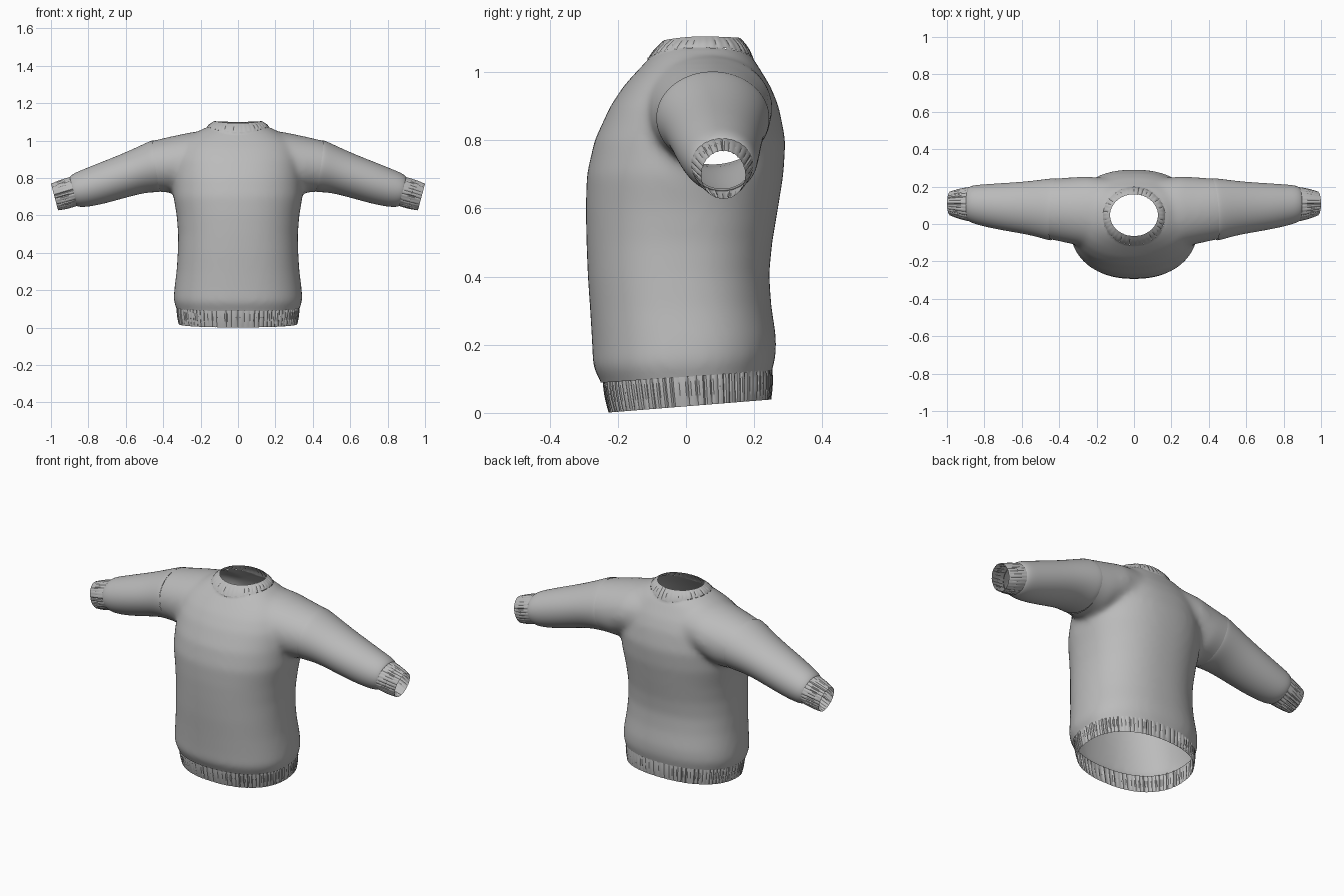
import bpy, bmesh, math, random
from mathutils import Vector
from mathutils.bvhtree import BVHTree

random.seed(4)
if "Cube" in bpy.data.objects:
    bpy.data.objects.remove(bpy.data.objects["Cube"])

wool = bpy.data.materials.new("grey wool")
wool.use_nodes = True
GREY = (0.5, 0.5, 0.5, 1)
wool.diffuse_color = GREY
wool.node_tree.nodes["Principled BSDF"].inputs["Base Color"].default_value = GREY


def add_object(name, bm):
    bmesh.ops.recalc_face_normals(bm, faces=bm.faces)
    mesh = bpy.data.meshes.new(name)
    bm.to_mesh(mesh)
    bm.free()
    mesh.materials.append(wool)
    ob = bpy.data.objects.new(name, mesh)
    bpy.context.collection.objects.link(ob)
    return ob


def smooth(ob, angle):
    bpy.ops.object.select_all(action="DESELECT")
    ob.select_set(True)
    bpy.context.view_layer.objects.active = ob
    bpy.ops.object.shade_smooth_by_angle(angle=math.radians(angle))


def loft(bm, rings, caps=False):
    rows = [[bm.verts.new(p) for p in ring] for ring in rings]
    n = len(rows[0])
    for a, b in zip(rows, rows[1:]):
        for i in range(n):
            j = (i + 1) % n
            bm.faces.new((a[i], a[j], b[j], b[i]))
    if caps:
        bm.faces.new(rows[0])
        bm.faces.new(rows[-1])


def angles(n):
    return [2 * math.pi * i / n for i in range(n)]


def power(v, e):
    return math.copysign(abs(v) ** e, v)


def body_ring(z, half, front, back, n=64):
    """Level body outline, tilted towards the hem where the back rides up."""
    tilt = 0.08 * max(0, 1 - z / 0.5)
    ring = []
    for a in angles(n):
        y = (front + back) / 2 + (back - front) / 2 * power(math.sin(a), 0.88)
        ring.append(Vector((half * power(math.cos(a), 0.88), y, z + tilt * (y + 0.24))))
    return ring


def arm_ring(side, xt, zt, xb, zb, front, back, lean=0, n=32):
    """Oval from a top point to a bottom point, between front and back."""
    ring = []
    for a in angles(n):
        up, y = math.cos(a), math.sin(a) * (back - front) / 2
        x = (xt + xb) / 2 + up * (xt - xb) / 2 - lean * y
        ring.append(Vector((side * x, (front + back) / 2 + y,
                            (zt + zb) / 2 + up * (zt - zb) / 2)))
    return ring


def ribbed_band(name, start, end, depth, bulge=0.0):
    """Knitted band between two matching rings; every fourth column is a groove."""
    n, rows = len(start), 6
    middle = [sum(r, Vector()) / n for r in (start, end)]
    grooves = [random.uniform(0.3, 1) * depth for _ in range(n)]
    rings = []
    for k in range(rows + 1):
        t = k / rows
        fade = math.sin(math.pi * (0.12 + 0.76 * t))
        centre = middle[0].lerp(middle[1], t)
        ring = []
        for i in range(n):
            p = start[i].lerp(end[i], t)
            push = bulge * math.sin(math.pi * t) - (grooves[i] * fade if i % 4 == 0 else 0)
            ring.append(p + (p - centre).normalized() * push)
        rings.append(ring)
    bm = bmesh.new()
    loft(bm, rings)
    smooth(add_object(name, bm), 35)


# Body volume: torso and shoulder stubs fused, then softened
body_profile = [
    (0.03, 0.322, -0.238, 0.245), (0.085, 0.326, -0.245, 0.25), (0.105, 0.337, -0.258, 0.256),
    (0.14, 0.345, -0.273, 0.264), (0.2, 0.34, -0.275, 0.264), (0.3, 0.328, -0.281, 0.25),
    (0.4, 0.322, -0.288, 0.244), (0.5, 0.32, -0.292, 0.253), (0.6, 0.328, -0.294, 0.27),
    (0.7, 0.345, -0.291, 0.286), (0.8, 0.345, -0.268, 0.292), (0.9, 0.34, -0.222, 0.272),
    (0.96, 0.32, -0.182, 0.247), (1.0, 0.29, -0.146, 0.222), (1.04, 0.23, -0.108, 0.198),
    (1.075, 0.165, -0.07, 0.16)]
stub_profile = [
    (0.1, 1.06, 0.1, 0.76, -0.1, 0.24), (0.25, 1.045, 0.25, 0.75, -0.12, 0.255),
    (0.36, 1.022, 0.33, 0.72, -0.105, 0.25), (0.455, 1.0, 0.41, 0.725, -0.086, 0.243),
    (0.6, 0.95, 0.55, 0.71, -0.06, 0.23)]
bm = bmesh.new()
loft(bm, [body_ring(*r) for r in body_profile], True)
for side in (1, -1):
    loft(bm, [arm_ring(side, *r) for r in stub_profile], True)
body = add_object("body", bm)
remesh = body.modifiers.new("fuse", "REMESH")
remesh.mode, remesh.voxel_size = "VOXEL", 0.014
soften = body.modifiers.new("soften", "SMOOTH")
soften.factor, soften.iterations = 0.5, 14
fused = bpy.data.meshes.new_from_object(
    body.evaluated_get(bpy.context.evaluated_depsgraph_get()))
body.modifiers.clear()

# Open the hem, the armholes and the neck
bm = bmesh.new()
bm.from_mesh(fused)


def cut(test, point, normal):
    faces = [f for f in bm.faces if test(f.calc_center_median())]
    geom = set(faces)
    for f in faces:
        geom.update(f.edges)
        geom.update(f.verts)
    bmesh.ops.bisect_plane(bm, geom=list(geom), plane_co=point, plane_no=normal,
                           clear_outer=True)


cut(lambda c: c.z < 0.3, (0, 0, 0.106), (0, 0.07, -1))
for side in (1, -1):
    cut(lambda c: c.z > 0.62 and c.x * side > 0.2,
        (side * 0.433, 0.08, 0.865), (side, 0.08, -0.17))
tree = BVHTree.FromBMesh(bm)
NECK_Y, NECK_A, NECK_B = 0.042, 0.166, 0.155


def neck_reach(p):
    return math.hypot(p.x / NECK_A, (p.y - NECK_Y) / NECK_B)


bmesh.ops.delete(bm, context="FACES", geom=[
    f for f in bm.faces
    if f.calc_center_median().z > 0.95 and neck_reach(f.calc_center_median()) < 0.97])
for v in bm.verts:
    if v.is_boundary and v.co.z > 0.95 and abs(v.co.x) < 0.2:
        r = neck_reach(v.co)
        v.co.x, v.co.y = v.co.x / r, NECK_Y + (v.co.y - NECK_Y) / r
bm.to_mesh(body.data)
bm.free()
body.data.materials.clear()
body.data.materials.append(wool)
smooth(body, 60)

# Collar: its lower edge rests on the body
base, rim = [], []
for a in angles(160):
    x, y = math.cos(a), math.sin(a)
    low = Vector((x * NECK_A, NECK_Y + y * NECK_B, 0))
    hit = tree.ray_cast(Vector((low.x, low.y, 2)), Vector((0, 0, -1)))[0]
    low.z = (hit.z if hit else 1.03) + 0.002
    base.append(low)
    rim.append(Vector((x * 0.128, 0.047 + y * 0.112, 1.1 + 0.007 * y * y * (y < 0) * -1 + 0.004 * x * x)))
ribbed_band("collar", base, rim, 0.005, 0.006)

# Hem band
ribbed_band("hem_band",
            [p + Vector((0, 0, 0.022)) for p in body_ring(0.085, 0.328, -0.245, 0.252, 320)],
            body_ring(0.0, 0.318, -0.227, 0.25, 320), 0.008, 0.004)

# Sleeves and cuffs
sleeve_profile = [
    (0.452, 1.002, 0.408, 0.728, -0.088, 0.245, 0.08),
    (0.466, 1.0, 0.422, 0.724, -0.088, 0.246, 0.08),
    (0.53, 0.97, 0.485, 0.722, -0.07, 0.237, 0.05), (0.6, 0.938, 0.55, 0.708, -0.056, 0.228),
    (0.68, 0.905, 0.63, 0.686, -0.042, 0.222), (0.76, 0.874, 0.71, 0.664, -0.028, 0.217),
    (0.83, 0.845, 0.785, 0.648, -0.012, 0.212), (0.875, 0.827, 0.84, 0.643, 0.002, 0.208),
    (0.9, 0.808, 0.866, 0.65, 0.014, 0.198), (0.9, 0.8, 0.866, 0.657, 0.02, 0.192)]
for side, word in ((1, "left"), (-1, "right")):
    bm = bmesh.new()
    loft(bm, [arm_ring(side, *r) for r in sleeve_profile])
    sleeve = add_object(word + "_sleeve", bm)
    sub = sleeve.modifiers.new("round", "SUBSURF")
    sub.levels = sub.render_levels = 2
    smooth(sleeve, 60)
    ribbed_band(word + "_cuff",
                arm_ring(side, 0.895, 0.806, 0.862, 0.65, 0.014, 0.198, 0, 104),
                arm_ring(side, 1.0, 0.769, 0.962, 0.627, 0.045, 0.174, 0, 104), 0.006, 0.003)
